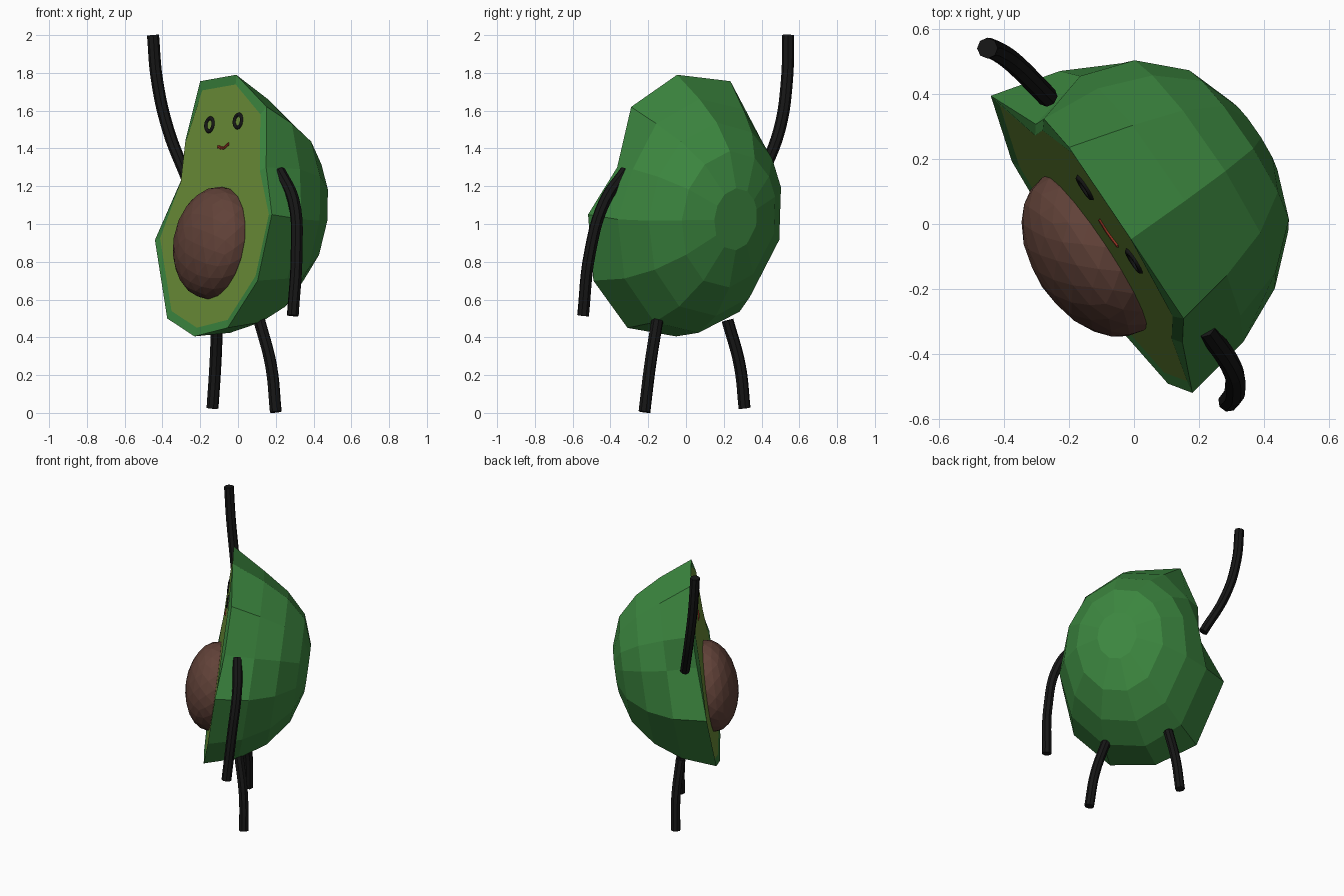
import bpy, bmesh
from math import hypot
from mathutils import Vector, Matrix

if "Cube" in bpy.data.objects:
    bpy.data.objects.remove(bpy.data.objects["Cube"])


def P(u, z, off=0.0):
    """Point on the leaning cut plane: u runs across it, off is outward."""
    n = 0.035 + 0.135 * (1.78 - z) + off
    return Vector((0.55 * u - 0.84 * n, -0.84 * u - 0.55 * n, z))


# Axes of the cut plane
U = Vector((0.55, -0.84, 0)).normalized()
V = (P(0, 1) - P(0, 0)).normalized()
N = U.cross(V)
FRAME = Matrix((U, V, N)).transposed().to_4x4()


def material(name, rgb):
    m = bpy.data.materials.new(name)
    m.diffuse_color = (*rgb, 1)
    m.use_nodes = True
    m.node_tree.nodes["Principled BSDF"].inputs["Base Color"].default_value = m.diffuse_color
    return m


GREEN = material("skin_green", (0.045, 0.24, 0.05))
OLIVE = material("flesh_olive", (0.16, 0.29, 0.042))
BROWN = material("pit_brown", (0.12, 0.054, 0.04))
BLACK = material("limb_black", (0.008, 0.008, 0.008))
RED = material("mouth_red", (0.35, 0.04, 0.02))


def finish(name, bm, mat, smooth=False):
    me = bpy.data.meshes.new(name)
    bm.to_mesh(me)
    bm.free()
    for p in me.polygons:
        p.use_smooth = smooth
    me.materials.append(mat)
    ob = bpy.data.objects.new(name, me)
    bpy.context.collection.objects.link(ob)
    return ob


def tube(name, pts, radius, mat):
    cu = bpy.data.curves.new(name, 'CURVE')
    cu.dimensions = '3D'
    cu.bevel_depth = radius
    cu.bevel_resolution = 2
    cu.resolution_u = 6
    cu.use_fill_caps = True
    sp = cu.splines.new('BEZIER')
    sp.bezier_points.add(len(pts) - 1)
    for b, p in zip(sp.bezier_points, pts):
        b.co = p
        b.handle_left_type = b.handle_right_type = 'AUTO'
    cu.materials.append(mat)
    ob = bpy.data.objects.new(name, cu)
    bpy.context.collection.objects.link(ob)
    bpy.ops.object.select_all(action='DESELECT')
    ob.select_set(True)
    bpy.context.view_layer.objects.active = ob
    bpy.ops.object.convert(target='MESH')
    bpy.ops.object.shade_smooth_by_angle()


# Pear outline of the cut (u, z); the waist points sit slightly back
outline = [(-0.305, 1.756), (-0.42, 1.45), (-0.42, 1.23), (-0.568, 0.915),
           (-0.364, 0.50), (-0.082, 0.405), (0.228, 0.45), (0.465, 0.70),
           (0.53, 1.05), (0.385, 1.30), (0.325, 1.62), (0.034, 1.79)]
WAIST = {1, 2, 9, 10}
CU, CZ = -0.02, 1.06


def ring(s, depth, blend, waist=0.0):
    """Outline scaled by s, blended towards an oval, set back by depth."""
    pts = []
    for i, (u, z) in enumerate(outline):
        du, dz = u - CU, z - CZ
        k = hypot(du / 0.54, dz / 0.66)
        du += (du / k - du) * blend
        dz += (dz / k - dz) * blend
        d = depth + (waist if i in WAIST else 0)
        pts.append(P(CU + s * du, CZ - 0.035 * blend + s * dz, -d))
    return pts


# Skin: flat rim, then a faceted dome to the back
bm = bmesh.new()
rings = [(0.93, 0.006, 0), (1, 0, 0, 0.025), (0.93, 0.22, 0.75),
         (0.78, 0.39, 1), (0.55, 0.52, 1), (0.25, 0.585, 1)]
loops = [[bm.verts.new(p) for p in ring(*r)] for r in rings]
for a, b in zip(loops, loops[1:]):
    for i in range(len(a)):
        j = (i + 1) % len(a)
        bm.faces.new((a[i], a[j], b[j], b[i]))
bm.faces.new(loops[-1])
front = bm.faces.new(loops[0])
bmesh.ops.recalc_face_normals(bm, faces=bm.faces)
bmesh.ops.delete(bm, geom=[front], context='FACES_ONLY')
finish("skin", bm, GREEN)

# Flesh panel inside the rim
bm = bmesh.new()
f = bm.faces.new([bm.verts.new(p) for p in ring(0.93, 0.006, 0)])
f.normal_update()
if f.normal.x > 0:
    f.normal_flip()
finish("flesh", bm, OLIVE)

# Pit
bm = bmesh.new()
bmesh.ops.create_icosphere(bm, subdivisions=3, radius=1)
bm.transform(Matrix.Translation(P(0.008, 0.90)) @ FRAME
             @ Matrix.Rotation(-0.3, 4, 'Z')
             @ Matrix.Diagonal((0.28, 0.302, 0.185, 1)))
bmesh.ops.recalc_face_normals(bm, faces=bm.faces)
finish("pit", bm, BROWN)

# Eyes and mouth
for name, u, z in (("left_eye", -0.175, 1.525), ("right_eye", 0.095, 1.545)):
    bpy.ops.mesh.primitive_torus_add(major_radius=0.035, minor_radius=0.012,
                                     major_segments=16, minor_segments=6)
    eye = bpy.context.object
    eye.name = name
    eye.matrix_world = Matrix.Translation(P(u, z, -0.008)) @ FRAME
    eye.data.materials.append(BLACK)
    bpy.ops.object.shade_smooth()
tube("mouth", [P(-0.07, 1.408, -0.008), P(-0.02, 1.402, -0.008),
               P(0.03, 1.425, -0.008)], 0.009, RED)

# Arms and legs
limbs = {
    "raised_arm": [(-0.265, 0.39, 1.23), (-0.37, 0.495, 1.50),
                   (-0.43, 0.535, 1.77), (-0.45, 0.54, 2.0)],
    "lowered_arm": [(0.22, -0.32, 1.28), (0.295, -0.43, 1.12),
                    (0.31, -0.51, 0.84), (0.29, -0.545, 0.515)],
    "left_leg": [(-0.11, 0.22, 0.49), (-0.12, 0.285, 0.25),
                 (-0.135, 0.31, 0.025)],
    "right_leg": [(0.11, -0.15, 0.50), (0.175, -0.19, 0.25),
                  (0.20, -0.22, 0.005)],
}
for name, pts in limbs.items():
    tube(name, pts, 0.032, BLACK)
